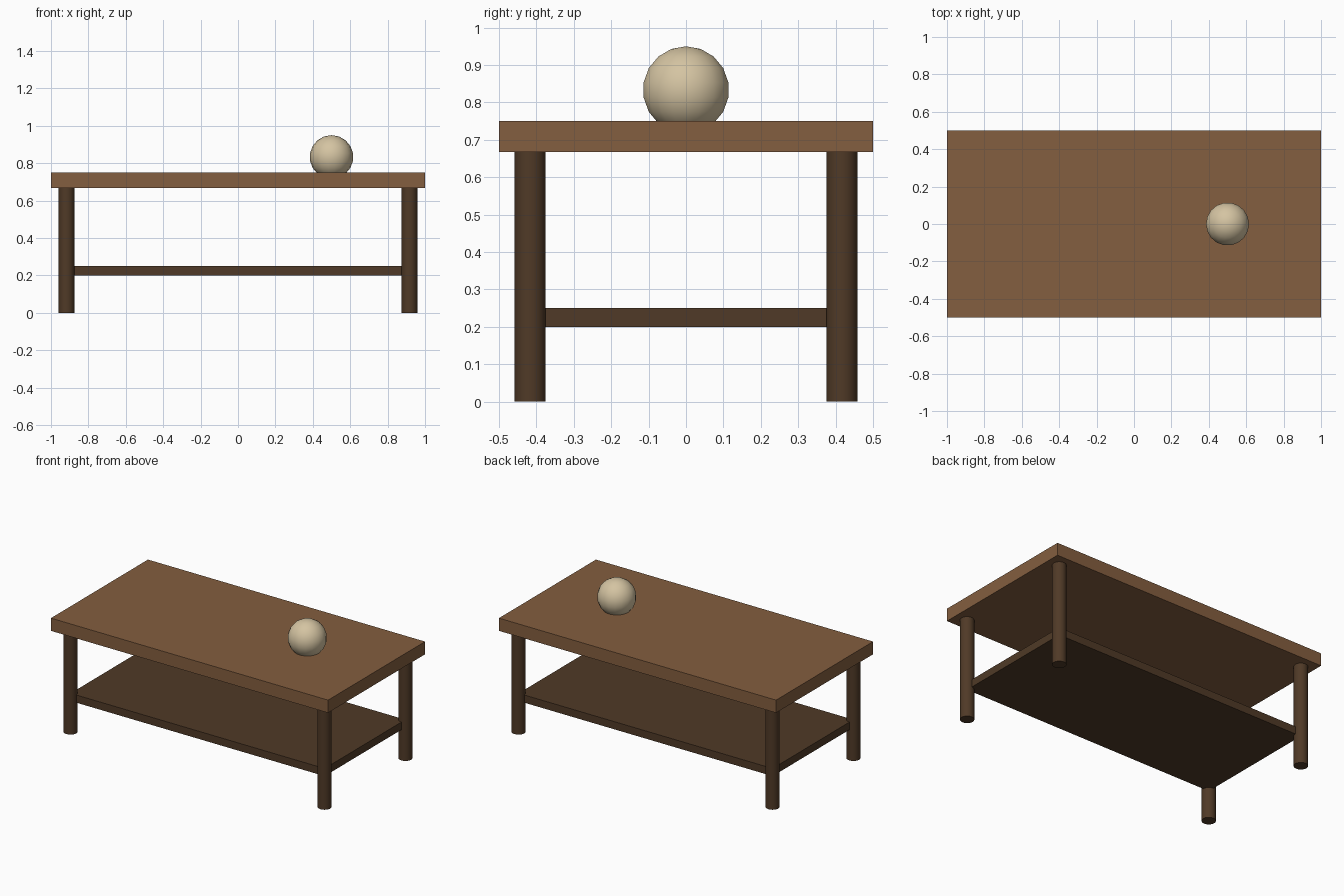
import bpy, math

if "Cube" in bpy.data.objects:
    bpy.data.objects.remove(bpy.data.objects["Cube"])


def material(name, rgb):
    m = bpy.data.materials.new(name)
    m.diffuse_color = (*rgb, 1)
    m.use_nodes = True
    m.node_tree.nodes["Principled BSDF"].inputs["Base Color"].default_value = m.diffuse_color
    return m


wood = material("brown wood", (0.230, 0.112, 0.050))
dark = material("dark wood", (0.080, 0.042, 0.020))
cream = material("cream", (0.660, 0.550, 0.360))


def finish(name, mat, smooth=False):
    ob = bpy.context.object
    ob.name = name
    ob.data.materials.append(mat)
    if smooth:
        bpy.ops.object.shade_smooth_by_angle(angle=math.radians(50))
    return ob


def slab(name, size, z0, z1, mat):
    bpy.ops.mesh.primitive_cube_add(size=1, location=(0, 0, (z0 + z1) / 2))
    bpy.context.object.scale = (size[0], size[1], z1 - z0)
    bpy.ops.object.transform_apply(location=False, rotation=False, scale=True)
    finish(name, mat)


LEG_X, LEG_Y, LEG_R = 0.9167, 0.4167, 0.0417

# Table top, and lower shelf whose corners end inside the legs
slab("table_top", (2, 1), 0.667, 0.75, wood)
slab("lower_shelf", (2 * LEG_X, 2 * LEG_Y), 0.20, 0.25, dark)

# Four round legs
for sx, side in ((-1, "left"), (1, "right")):
    for sy, end in ((-1, "front"), (1, "back")):
        bpy.ops.mesh.primitive_cylinder_add(
            vertices=32, radius=LEG_R, depth=0.667,
            location=(sx * LEG_X, sy * LEG_Y, 0.3335))
        finish(f"{end}_{side}_leg", dark, True)

# Ball resting slightly sunk into the table top
bpy.ops.mesh.primitive_uv_sphere_add(
    segments=18, ring_count=9, radius=0.1167,
    location=(0.5, 0, 0.8333), rotation=(0, 0, math.pi / 2))
finish("ball", cream, True)
